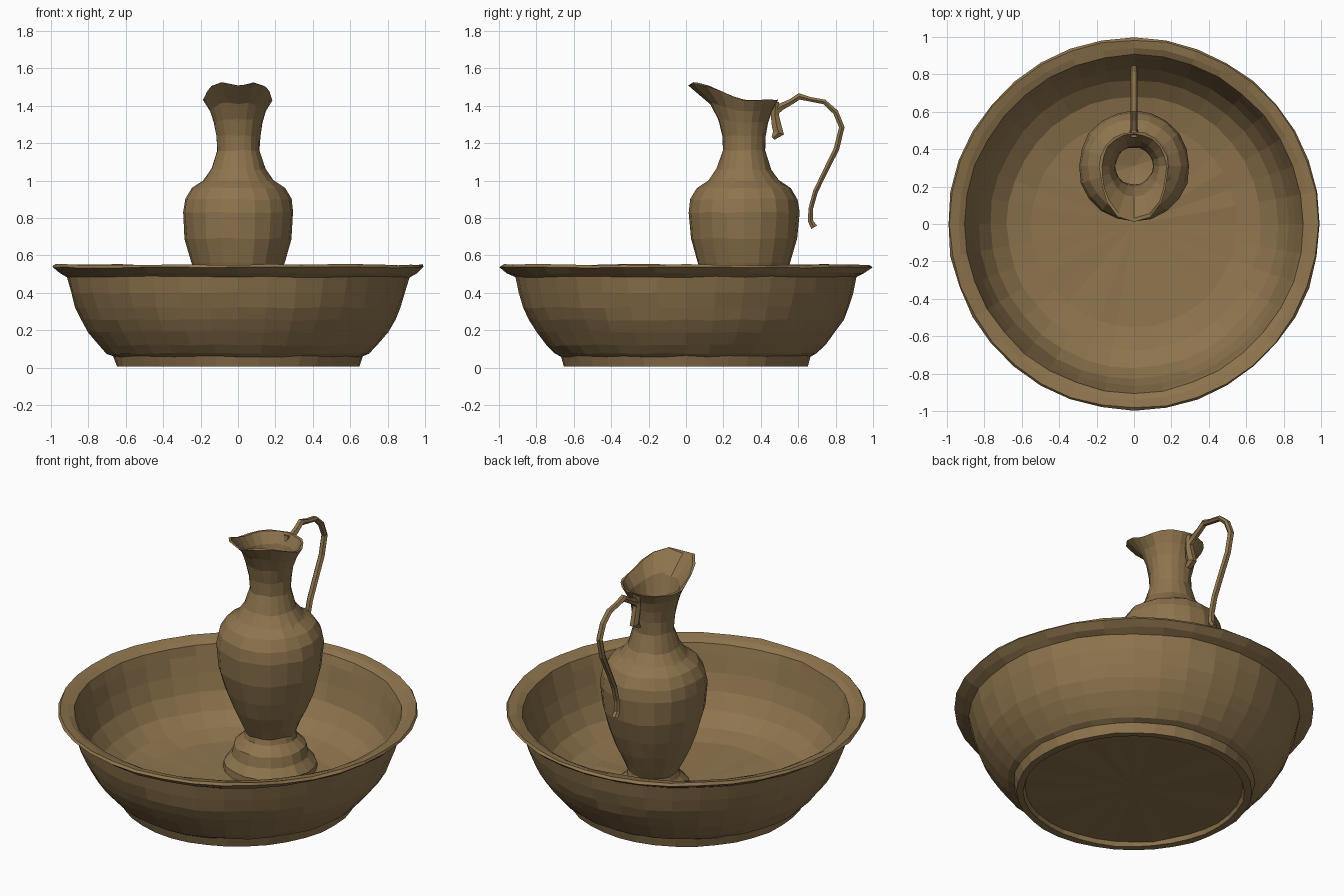
import bpy, bmesh, math, random
from mathutils import Vector

random.seed(4)

cube = bpy.data.objects.get("Cube")
if cube:
    bpy.data.objects.remove(cube, do_unlink=True)

# Single earthy bronze colour
BROWN = (0.27, 0.175, 0.075, 1)
bronze = bpy.data.materials.new("aged_bronze")
bronze.use_nodes = True
bronze.diffuse_color = BROWN
bronze.node_tree.nodes["Principled BSDF"].inputs["Base Color"].default_value = BROWN


def bridge(bm, rings):
    """Join neighbouring vertex rings with quads."""
    for low, high in zip(rings, rings[1:]):
        n = len(low)
        for i in range(n):
            j = (i + 1) % n
            bm.faces.new((low[i], low[j], high[j], high[i]))


def finish(bm, name):
    bmesh.ops.remove_doubles(bm, verts=bm.verts, dist=0.0005)
    bmesh.ops.recalc_face_normals(bm, faces=bm.faces)
    mesh = bpy.data.meshes.new(name)
    bm.to_mesh(mesh)
    bm.free()
    mesh.materials.append(bronze)
    obj = bpy.data.objects.new(name, mesh)
    bpy.context.collection.objects.link(obj)
    return obj


def lathe(name, profile, sides, centre_y=0, rough=0.004):
    """Revolve (radius, height[, spout pull, spout lift]) with a hand-beaten wobble."""
    bm = bmesh.new()
    rings = []
    for row in profile:
        radius, height, pull, lift = (tuple(row) + (0, 0))[:4]
        ring = []
        for i in range(sides):
            a = 2 * math.pi * i / sides
            front = max(0, -math.cos(a))
            r, z = radius, height
            if radius > 0:
                r += pull * front ** 3 + random.uniform(-rough, rough)
                z += lift * front ** 1.5
                if lift and front > 0.99:
                    z -= 0.25 * lift          # crease along the spout
                if height > 0.01:
                    z += random.uniform(-rough, rough)
            ring.append(bm.verts.new((r * math.sin(a), centre_y + r * math.cos(a), z)))
        rings.append(ring)
    bridge(bm, rings)
    return finish(bm, name)


def sweep(name, path, half_width, sides=6):
    """Sweep an oval along (y, z, half thickness) points in the middle plane."""
    bm = bmesh.new()
    rings = []
    pts = [Vector((0, y, z)) for y, z, t in path]
    for k, (y, z, t) in enumerate(path):
        along = (pts[min(k + 1, len(pts) - 1)] - pts[max(k - 1, 0)]).normalized()
        normal = Vector((0, -along.z, along.y))
        ring = []
        for i in range(sides):
            a = 2 * math.pi * i / sides
            p = pts[k] + normal * t * math.sin(a)
            p.x = half_width * math.cos(a)
            ring.append(bm.verts.new(p))
        rings.append(ring)
    bridge(bm, rings)
    bm.faces.new(rings[0])
    bm.faces.new(rings[-1])
    return finish(bm, name)


# Wide basin: underside, foot ring, outer wall, flared lip, inner wall, floor
lathe("basin", [
    (0, 0.03), (0.60, 0.03), (0.61, 0.005), (0.65, 0.005), (0.665, 0.06),
    (0.70, 0.075), (0.745, 0.12), (0.80, 0.19), (0.84, 0.255), (0.87, 0.32),
    (0.895, 0.40), (0.913, 0.485), (0.955, 0.505), (0.995, 0.535), (0.985, 0.55),
    (0.94, 0.54), (0.905, 0.525), (0.89, 0.47), (0.865, 0.37), (0.83, 0.27),
    (0.77, 0.18), (0.68, 0.115), (0.55, 0.085), (0, 0.07)], 36)

# Jug: foot, belly, neck, pouring lip, then the hollow inside
lathe("jug", [
    (0, 0.075), (0.26, 0.075), (0.255, 0.11), (0.215, 0.16), (0.20, 0.22),
    (0.15, 0.27), (0.14, 0.30), (0.165, 0.355), (0.21, 0.45), (0.25, 0.56),
    (0.285, 0.69), (0.297, 0.83), (0.285, 0.90), (0.25, 0.96), (0.19, 1.00),
    (0.145, 1.06), (0.115, 1.16), (0.118, 1.24), (0.13, 1.31, 0.01, 0.02),
    (0.15, 1.37, 0.03, 0.05), (0.185, 1.43, 0.115, 0.1),
    (0.172, 1.43, 0.11, 0.1), (0.135, 1.37, 0.03, 0.05),
    (0.105, 1.24), (0.10, 1.16), (0.13, 1.06), (0.23, 0.96), (0.28, 0.83),
    (0.23, 0.56), (0.14, 0.36), (0, 0.32)], 20, centre_y=0.31)

# Looping handle with a free lower end
sweep("handle", [
    (0.47, 1.37, 0.03), (0.51, 1.395, 0.022), (0.56, 1.42, 0.018), (0.605, 1.45, 0.02),
    (0.66, 1.435, 0.014), (0.74, 1.42, 0.015), (0.80, 1.365, 0.017),
    (0.833, 1.285, 0.017), (0.805, 1.17, 0.017), (0.74, 1.04, 0.015),
    (0.692, 0.94, 0.015), (0.667, 0.85, 0.014), (0.665, 0.785, 0.016),
    (0.685, 0.75, 0.02)], 0.02)

# Leaf-shaped mount between neck and handle
sweep("handle_mount", [
    (0.48, 1.42, 0.02), (0.475, 1.35, 0.025), (0.485, 1.29, 0.03),
    (0.495, 1.255, 0.035), (0.465, 1.225, 0.012)], 0.025)
